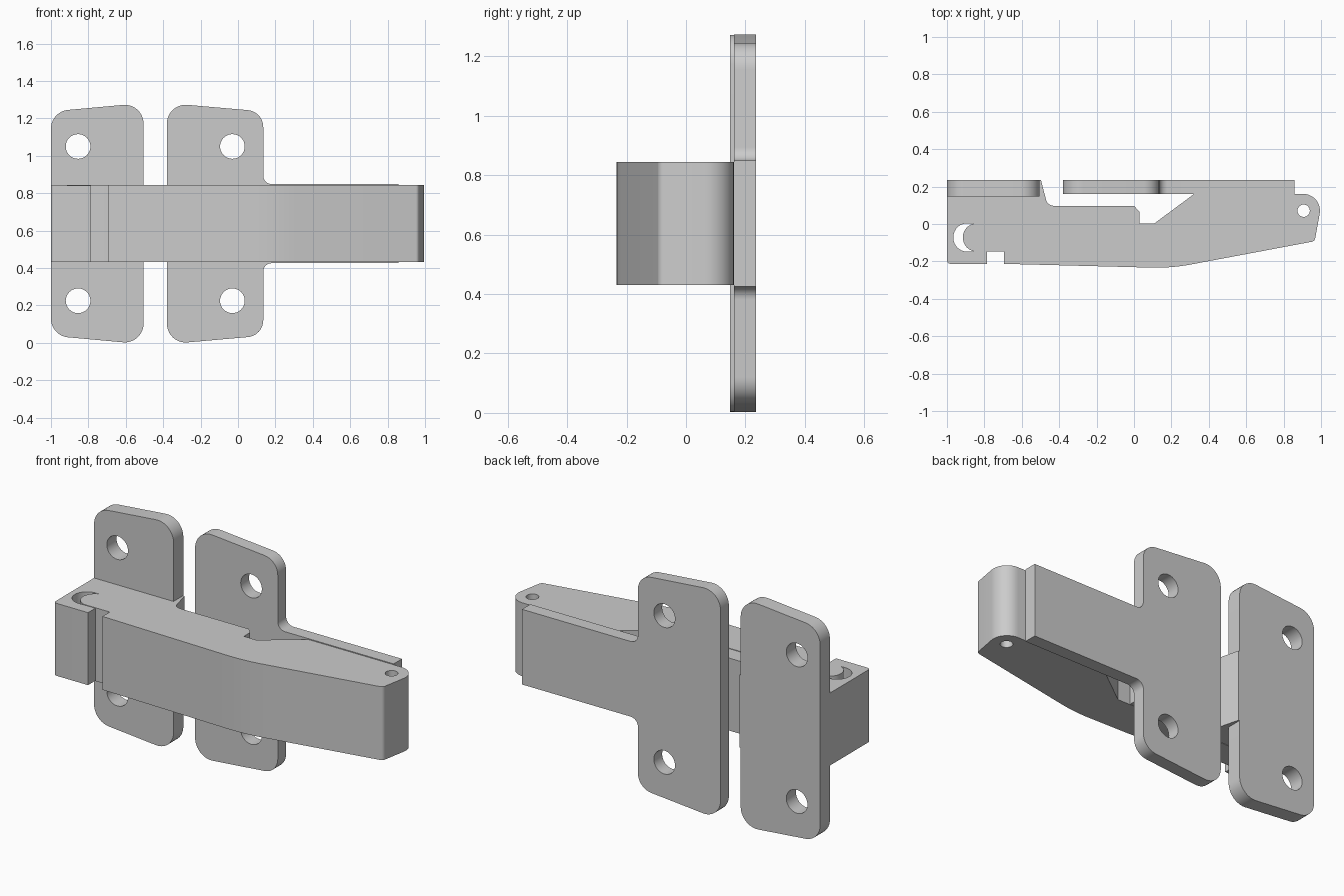
import bpy, bmesh
from math import pi, cos, sin, tan
from mathutils import Vector

if "Cube" in bpy.data.objects:
    bpy.data.objects.remove(bpy.data.objects["Cube"])

H = 1.275          # full height, the latch is mirrored about H / 2


def rounded(points, steps=10):
    """Closed outline from (x, y[, radius]) corners."""
    out = []
    n = len(points)
    for i, p in enumerate(points):
        c = Vector(p[:2])
        r = p[2] if len(p) > 2 else 0
        if not r:
            out.append(c)
            continue
        a = (Vector(points[i - 1][:2]) - c).normalized()
        b = (Vector(points[(i + 1) % n][:2]) - c).normalized()
        half = a.angle(b) / 2
        start, end = c + a * (r / tan(half)), c + b * (r / tan(half))
        centre = c + (a + b).normalized() * (r / sin(half))
        sweep = pi - 2 * half
        for k in range(steps + 1):
            t = k / steps
            v = ((start - centre) * sin((1 - t) * sweep)
                 + (end - centre) * sin(t * sweep)) / sin(sweep)
            out.append(centre + v)
    return out


def circle(x, y, r, n=32):
    return [Vector((x + r * cos(2 * pi * k / n), y + r * sin(2 * pi * k / n)))
            for k in range(n)]


def extrude(name, outlines, low, high, upright=False):
    """Solid from an outline plus holes, along z or (upright) along y."""
    cu = bpy.data.curves.new(name, 'CURVE')
    cu.dimensions = '2D'
    cu.fill_mode = 'BOTH'
    cu.extrude = (high - low) / 2
    for pts in outlines:
        s = cu.splines.new('POLY')
        s.points.add(len(pts) - 1)
        for sp, p in zip(s.points, pts):
            sp.co = (p.x, p.y, 0, 1)
        s.use_cyclic_u = True
    ob = bpy.data.objects.new(name, cu)
    bpy.context.collection.objects.link(ob)
    mid = (low + high) / 2
    if upright:
        ob.rotation_euler.x = pi / 2
        ob.location.y = mid
    else:
        ob.location.z = mid
    bpy.ops.object.select_all(action='DESELECT')
    ob.select_set(True)
    bpy.context.view_layer.objects.active = ob
    bpy.ops.object.convert(target='MESH')
    ob = bpy.context.object
    bm = bmesh.new()
    bm.from_mesh(ob.data)
    bmesh.ops.remove_doubles(bm, verts=bm.verts, dist=1e-5)
    bmesh.ops.recalc_face_normals(bm, faces=bm.faces)
    bm.to_mesh(ob.data)
    bm.free()
    bpy.ops.object.shade_smooth_by_angle(angle=pi / 6)
    return ob


def mirrored(upper):
    """Upper half corners followed by their mirror image below."""
    return upper + [(p[0], H - p[1], *p[2:]) for p in reversed(upper)]


def screw_holes(x):
    return [circle(x, z, 0.066) for z in (1.05, H - 1.05)]


# Mounting plate of the keeper
extrude('keeper_plate',
        [rounded(mirrored([(-1, 1.237, 0.1), (-0.505, 1.282, 0.1)]))] + screw_holes(-0.855),
        0.148, 0.235, upright=True)

# Mounting plate of the lever with its arm
extrude('lever_plate',
        [rounded(mirrored([(-0.38, 1.282, 0.1), (0.135, 1.237, 0.09),
                           (0.135, 0.849, 0.045), (0.857, 0.849)]))] + screw_holes(-0.03),
        0.161, 0.235, upright=True)

# Keeper body: hook on the left, sloped shoulder and tongue
extrude('keeper_body', [rounded([
    (-1, 0.234), (-1, -0.213, 0.02), (-0.785, -0.213), (-0.785, -0.148),
    (-0.966, -0.148, 0.075), (-0.966, 0.004, 0.075), (0.03, 0.004),
    (0.03, 0.065), (0, 0.097), (-0.462, 0.097, 0.045), (-0.497, 0.234)])],
    0.433, 0.841)

# Lever: round nose inside the hook, long handle, pivot end
extrude('lever', [rounded([
    (-0.695, -0.213), (-0.695, -0.148), (-0.915, -0.148, 0.075), (-0.915, 0.004, 0.075),
    (0.11, 0.004), (0.322, 0.161), (1.012, 0.161, 0.09),
    (0.966, -0.092, 0.022), (0.2, -0.236, 1.0)]),
    circle(0.907, 0.071, 0.033)],
    0.431, 0.844)
